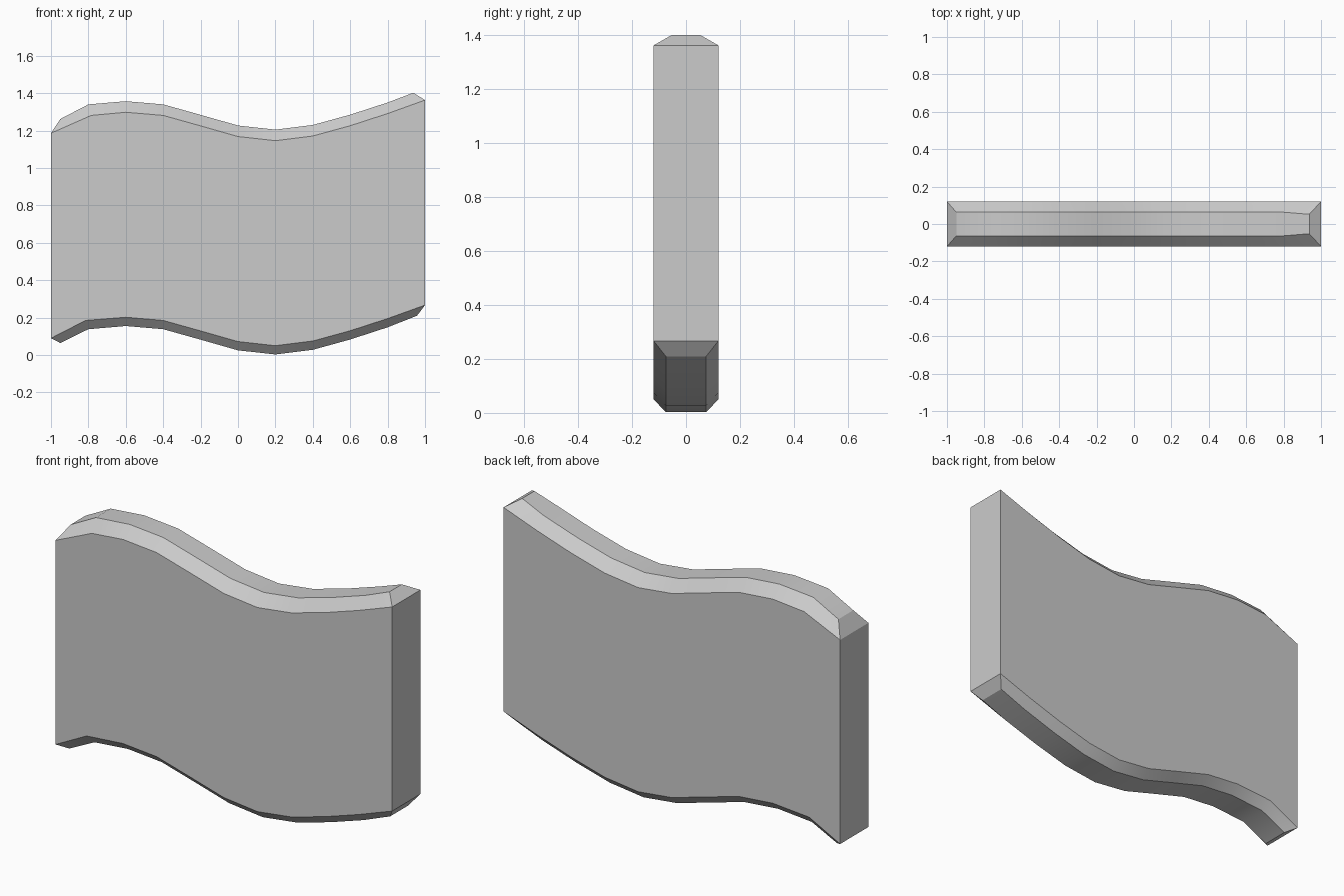
import bpy, bmesh, math

if "Cube" in bpy.data.objects:
    bpy.data.objects.remove(bpy.data.objects["Cube"])

# Wave profile shared by the upper and lower edges
XS = [-1, -0.8, -0.6, -0.4, -0.2, 0, 0.2, 0.4, 0.6, 0.8, 1]
WAVE = [0.04, 0.135, 0.152, 0.135, 0.079, 0.022, 0, 0.025, 0.08, 0.145, 0.217]


def rail(y, base, left=None, right=None, shift=0):
    """One lengthwise edge: wave at a height, with optional inset ends."""
    pts = [[x, y, base + w] for x, w in zip(XS, WAVE)]
    pts[1][0] += shift
    if left:
        pts[0] = [left[0], math.copysign(left[1], y), left[2]]
    if right:
        pts[-1] = [right[0], math.copysign(right[1], y), right[2]]
    return pts


def side(s):
    """Top inner, top outer, bottom outer, bottom inner edges of one side."""
    return [
        rail(s * 0.063, 1.205, (-0.95, 0.063, 1.262), (0.937, 0.052, 1.402)),
        rail(s * 0.12, 1.146, shift=0.015),
        rail(s * 0.12, 0.05, shift=-0.015),
        rail(s * 0.075, 0.003, (-0.95, 0.075, 0.064), (0.957, 0.075, 0.21)),
    ]


# Panel: eight edges skinned into a closed bevelled band
bm = bmesh.new()
rails = side(-1) + side(1)[::-1]
grid = [[bm.verts.new(p) for p in r] for r in rails]
for a, b in zip(grid, grid[1:] + grid[:1]):
    for i in range(len(XS) - 1):
        bm.faces.new((a[i], b[i], b[i + 1], a[i + 1]))

# End caps: upper bevel, flat end, lower bevel
for e in (0, -1):
    ring = [g[e] for g in grid]
    for k in range(3):
        bm.faces.new((ring[k], ring[k + 1], ring[6 - k], ring[7 - k]))
bmesh.ops.recalc_face_normals(bm, faces=bm.faces)

mesh = bpy.data.meshes.new("wavy_panel")
bm.to_mesh(mesh)
bm.free()
panel = bpy.data.objects.new("wavy_panel", mesh)
bpy.context.collection.objects.link(panel)
bpy.context.view_layer.objects.active = panel
panel.select_set(True)
bpy.ops.object.shade_smooth_by_angle(angle=math.radians(26))
